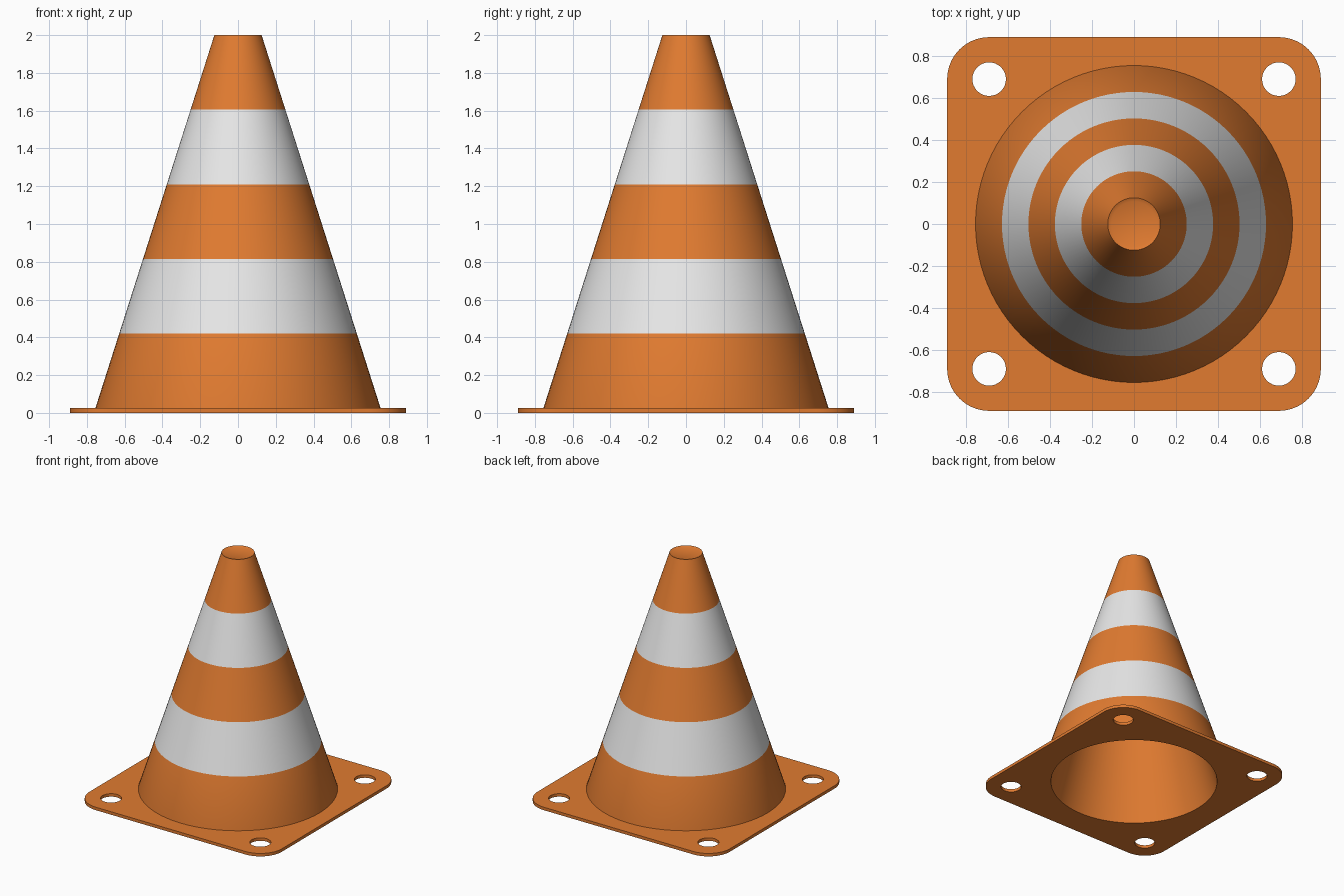
import bpy, bmesh, math

if "Cube" in bpy.data.objects:
    bpy.data.objects.remove(bpy.data.objects["Cube"])

def material(name, rgb):
    m = bpy.data.materials.new(name)
    m.diffuse_color = (*rgb, 1)
    m.use_nodes = True
    m.node_tree.nodes["Principled BSDF"].inputs["Base Color"].default_value = m.diffuse_color
    return m

orange = material("orange", (0.75, 0.198, 0.03))
white = material("white", (0.8, 0.8, 0.8))

def circle(r, n, cx=0, cy=0):
    return [(cx + r * math.cos(2 * math.pi * i / n), cy + r * math.sin(2 * math.pi * i / n))
            for i in range(n)]

def finish(name, bm, mats):
    bmesh.ops.recalc_face_normals(bm, faces=bm.faces)
    me = bpy.data.meshes.new(name)
    bm.to_mesh(me)
    bm.free()
    for m in mats:
        me.materials.append(m)
    ob = bpy.data.objects.new(name, me)
    bpy.context.collection.objects.link(ob)
    bpy.ops.object.select_all(action='DESELECT')
    ob.select_set(True)
    bpy.context.view_layer.objects.active = ob
    bpy.ops.object.shade_smooth_by_angle(angle=math.radians(30))
    return ob

SEG = 96
HALF, CORNER, THICK = 0.89, 0.2, 0.025
R_LOW, R_TOP, R_IN = 0.755, 0.125, 0.657

# base plate: rounded square with four bolt holes and the cone opening
c = HALF - CORNER
outline = []
for k, (sx, sy) in enumerate([(1, 1), (-1, 1), (-1, -1), (1, -1)]):
    for i in range(17):
        a = math.pi / 2 * (k + i / 16)
        outline.append((sx * c + CORNER * math.cos(a), sy * c + CORNER * math.sin(a)))
loops = [outline, circle(R_IN, SEG)]
loops += [circle(0.08, 32, x, y) for x in (-c, c) for y in (-c, c)]

bm = bmesh.new()
edges = []
for pts in loops:
    vs = [bm.verts.new((x, y, 0)) for x, y in pts]
    edges += [bm.edges.new((vs[i - 1], vs[i])) for i in range(len(vs))]
bmesh.ops.triangle_fill(bm, edges=edges, use_beauty=True, use_dissolve=False)
ext = bmesh.ops.extrude_face_region(bm, geom=bm.faces[:], use_keep_orig=True)
bmesh.ops.translate(bm, vec=(0, 0, THICK),
                    verts=[g for g in ext["geom"] if isinstance(g, bmesh.types.BMVert)])
finish("base_plate", bm, [orange])

# cone: lathed profile (hollow inside, five equal outer bands, shallow dished top)
step = (2 - THICK) / 5
profile = [(0.107, 1.975), (R_IN, 0), (R_LOW, 0.0)]
profile += [(R_LOW + (R_TOP - R_LOW) * i / 5, THICK + step * i) for i in range(6)]
profile += [(0.107, 1.991)]

bm = bmesh.new()
rings = [[bm.verts.new((x, y, z)) for x, y in circle(r, SEG)] for r, z in profile]
for j in range(len(rings) - 1):
    a, b = rings[j], rings[j + 1]
    for i in range(SEG):
        f = bm.faces.new((a[i - 1], a[i], b[i], b[i - 1]))
        # second and fourth outer bands are white
        f.material_index = 1 if j in (4, 6) else 0
bm.faces.new(rings[0])
bm.faces.new(rings[-1])
finish("cone", bm, [orange, white])
